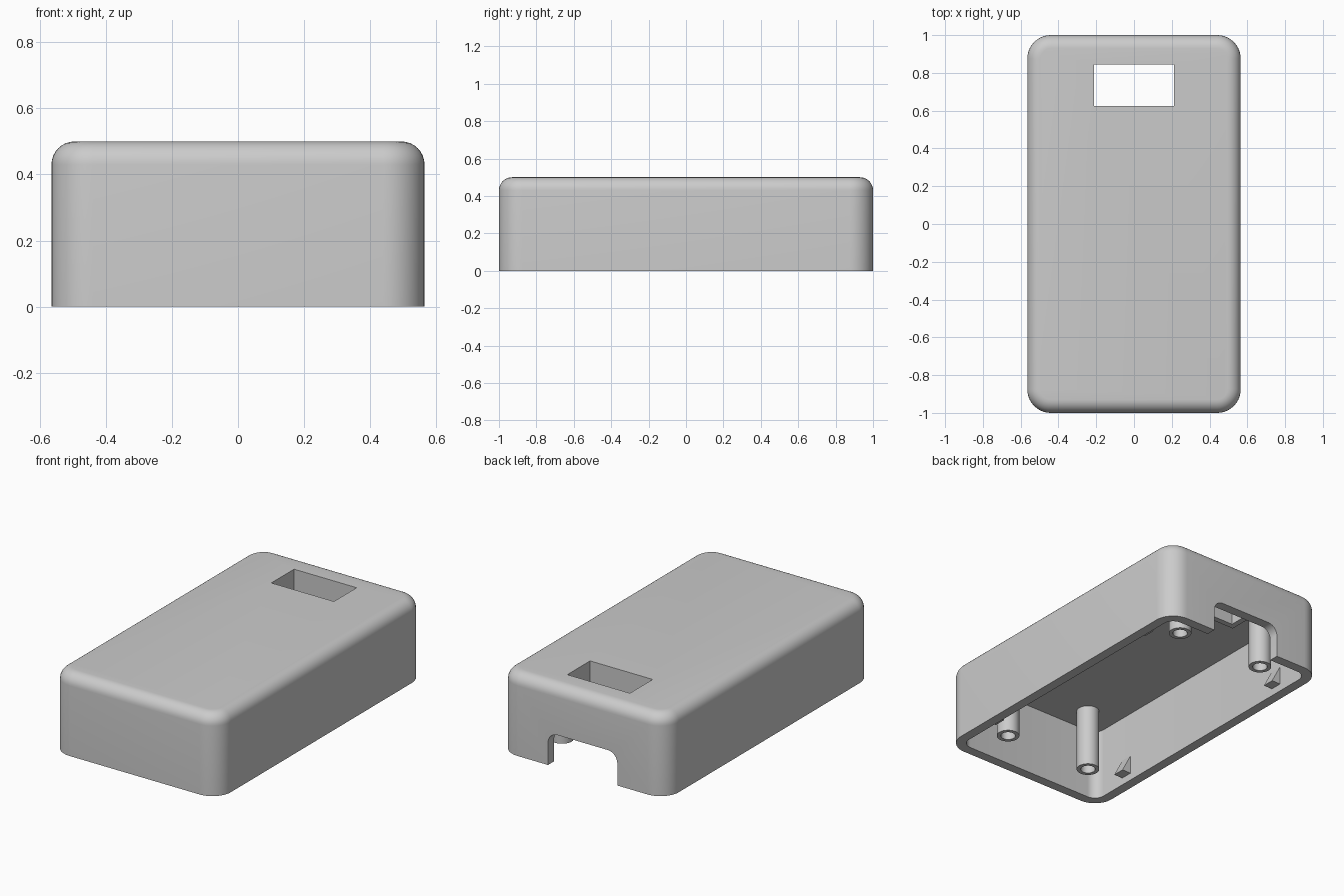
import bpy, bmesh, math
from mathutils import Vector, Matrix

default = bpy.data.objects.get("Cube")
if default:
    bpy.data.objects.remove(default, do_unlink=True)

HALF_X, HALF_Y, HEIGHT = 0.565, 1.0, 0.5
WALL, CEILING = 0.06, 0.44

grey = bpy.data.materials.new("light grey plastic")
grey.use_nodes = True
COLOUR = (0.6, 0.6, 0.6, 1)
grey.diffuse_color = COLOUR
grey.node_tree.nodes["Principled BSDF"].inputs["Base Color"].default_value = COLOUR


def finish(name, bm):
    """Turn a bmesh into a named grey object."""
    bmesh.ops.recalc_face_normals(bm, faces=bm.faces)
    mesh = bpy.data.meshes.new(name)
    bm.to_mesh(mesh)
    bm.free()
    mesh.materials.append(grey)
    obj = bpy.data.objects.new(name, mesh)
    bpy.context.collection.objects.link(obj)
    return obj


def box(name, low, high, axis=2, corner=0, fillet=0):
    """Box with rounded edges along one axis and an optional top fillet."""
    low, high = Vector(low), Vector(high)
    bm = bmesh.new()
    bmesh.ops.create_cube(bm, size=1)
    bmesh.ops.scale(bm, vec=high - low, verts=bm.verts)
    bmesh.ops.translate(bm, vec=(low + high) / 2, verts=bm.verts)
    if corner:
        edges = [e for e in bm.edges
                 if abs((e.verts[0].co - e.verts[1].co).normalized()[axis]) > 0.9]
        bmesh.ops.bevel(bm, geom=edges, offset=corner, segments=10,
                        profile=0.5, affect='EDGES')
    if fillet:
        edges = [e for e in bm.edges
                 if all(v.co.z > high.z - 0.001 for v in e.verts)]
        bmesh.ops.bevel(bm, geom=edges, offset=fillet, segments=8,
                        profile=0.5, affect='EDGES')
    return finish(name, bm)


def activate(obj):
    bpy.ops.object.select_all(action='DESELECT')
    obj.select_set(True)
    bpy.context.view_layer.objects.active = obj


def cut(obj, cutter):
    """Subtract the cutter and discard it."""
    cutter.hide_render = True
    mod = obj.modifiers.new("cut", 'BOOLEAN')
    mod.operation, mod.solver, mod.object = 'DIFFERENCE', 'EXACT', cutter
    activate(obj)
    bpy.ops.object.modifier_apply(modifier=mod.name)
    bpy.data.objects.remove(cutter, do_unlink=True)


def smooth(obj):
    activate(obj)
    bpy.ops.object.shade_smooth_by_angle(angle=math.radians(30))


def window_cutter():
    return box("window_cutter", (-0.212, 0.625, 0.3), (0.212, 0.845, 0.6))


# Hollow shell, open underneath
shell = box("enclosure_shell", (-HALF_X, -HALF_Y, 0), (HALF_X, HALF_Y, HEIGHT),
            corner=0.125, fillet=0.07)
cut(shell, box("cavity_cutter", (WALL - HALF_X, WALL - HALF_Y, -0.1),
               (HALF_X - WALL, HALF_Y - WALL, CEILING), corner=0.065))

# Cable notch in the back wall and window in the roof
cut(shell, box("notch_cutter", (-0.235, 0.9, -0.2), (0.235, 1.1, 0.2),
               axis=1, corner=0.065))
cut(shell, window_cutter())
smooth(shell)

# Frame hanging below the roof window
frame = box("window_frame", (-0.247, 0.59, 0.37), (0.247, 0.88, CEILING + 0.01))
cut(frame, window_cutter())


def screw_post(name, x, y):
    """Round post with a blind screw hole, lathed from a profile."""
    tip, top, radius, hole = 0.055, CEILING + 0.01, 0.065, 0.042
    profile = [(0, 0.3), (hole, 0.3), (hole, tip), (radius, tip), (radius, top), (0, top)]
    bm = bmesh.new()
    verts = [bm.verts.new((r, 0, z)) for r, z in profile]
    edges = [bm.edges.new(pair) for pair in zip(verts, verts[1:])]
    bmesh.ops.spin(bm, geom=verts + edges, cent=(0, 0, 0), axis=(0, 0, 1),
                   angle=math.tau, steps=32)
    bmesh.ops.remove_doubles(bm, verts=bm.verts, dist=0.0001)
    bmesh.ops.translate(bm, vec=(x, y, 0), verts=bm.verts)
    smooth(finish(name, bm))


def snap_clip(name, side, y):
    """Wedge on the inner side wall, flat below and sloping up to the wall."""
    wall, tip, half = HALF_X - WALL + 0.005, HALF_X - WALL - 0.06, 0.037
    bm = bmesh.new()
    face = bm.faces.new([bm.verts.new((side * x, y - half, z))
                         for x, z in ((wall, 0.045), (tip, 0.045), (wall, 0.17))])
    out = bmesh.ops.extrude_face_region(bm, geom=[face])
    moved = [g for g in out["geom"] if isinstance(g, bmesh.types.BMVert)]
    bmesh.ops.translate(bm, vec=(0, 2 * half, 0), verts=moved)
    finish(name, bm)


# Four posts and four clips, mirrored both ways
for side, side_name in ((1, "left"), (-1, "right")):
    for end, end_name in ((1, "back"), (-1, "front")):
        screw_post(f"{end_name}_{side_name}_screw_post", side * 0.3, end * 0.77)
        snap_clip(f"{end_name}_{side_name}_snap_clip", side, end * 0.67)
